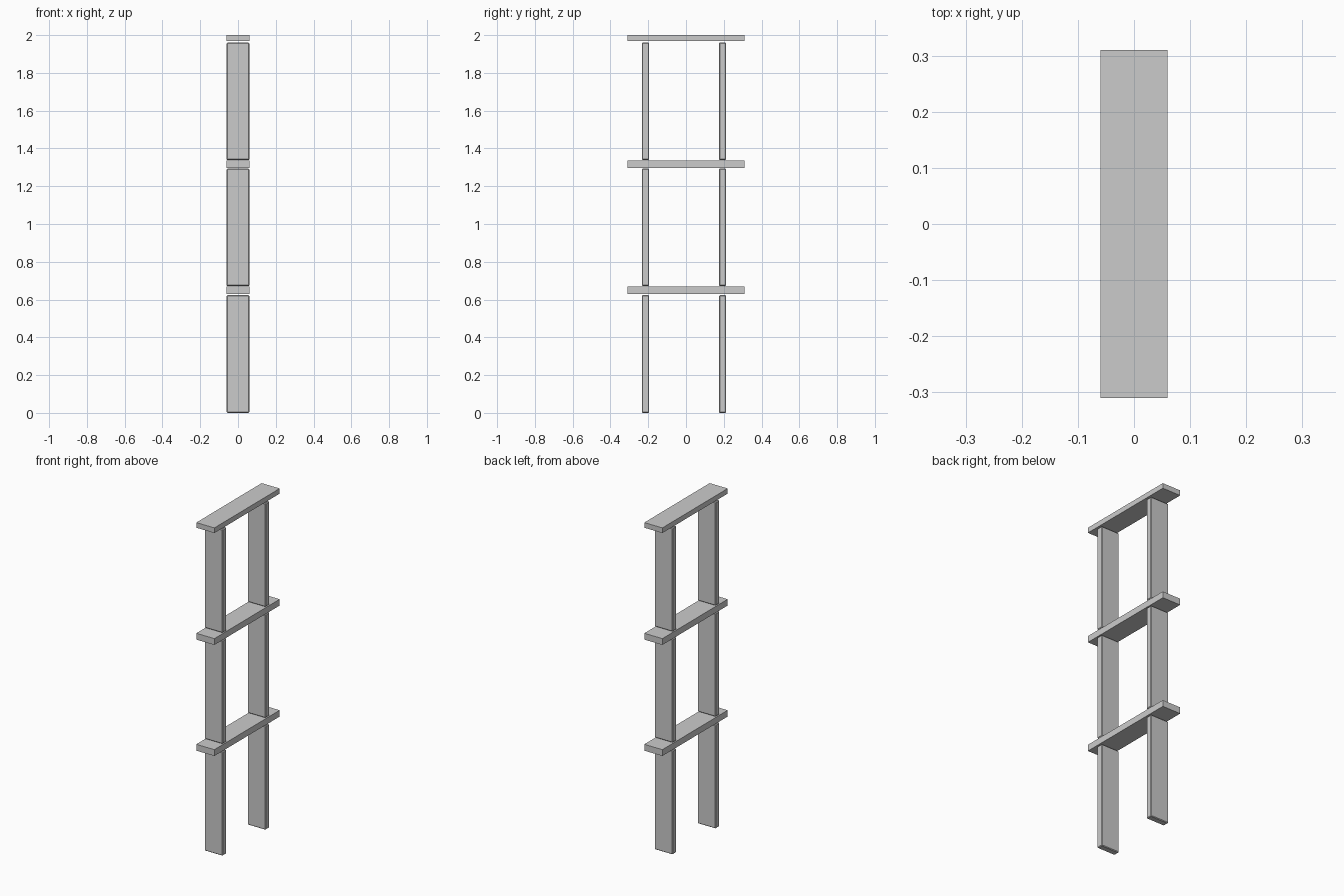
import bpy

if "Cube" in bpy.data.objects:
    bpy.data.objects.remove(bpy.data.objects["Cube"])


def board(name, y0, y1, z0, z1, bevel=0.0):
    """Box of the common 0.12 depth, spanning the given y and z ranges."""
    bpy.ops.mesh.primitive_cube_add(size=1, location=(0, (y0 + y1) / 2, (z0 + z1) / 2))
    ob = bpy.context.object
    ob.name = name
    ob.scale = (0.12, y1 - y0, z1 - z0)
    bpy.ops.object.transform_apply(location=False, rotation=False, scale=True)
    if bevel:
        mod = ob.modifiers.new("edge_chamfer", 'BEVEL')
        mod.width = bevel
        mod.segments = 1
    return ob


# Horizontal shelves; the top one is a little thinner
for name, z0, z1 in (("lower_shelf", 0.63, 0.668),
                     ("middle_shelf", 1.297, 1.335),
                     ("top_shelf", 1.969, 2.0)):
    board(name, -0.31, 0.31, z0, z1)

# Pairs of upright panels on each level
for level, z0, z1 in (("lower", 0.003, 0.623),
                      ("middle", 0.672, 1.293),
                      ("upper", 1.339, 1.96)):
    board(level + "_left_upright", -0.233, -0.195, z0, z1, 0.004)
    board(level + "_right_upright", 0.175, 0.213, z0, z1, 0.004)

# Lowest panels reach the floor
for ob in bpy.data.objects:
    if ob.name.startswith("lower_") and ob.name.endswith("upright"):
        for v in ob.data.vertices:
            if v.co.z < 0:
                v.co.z -= 0.003
